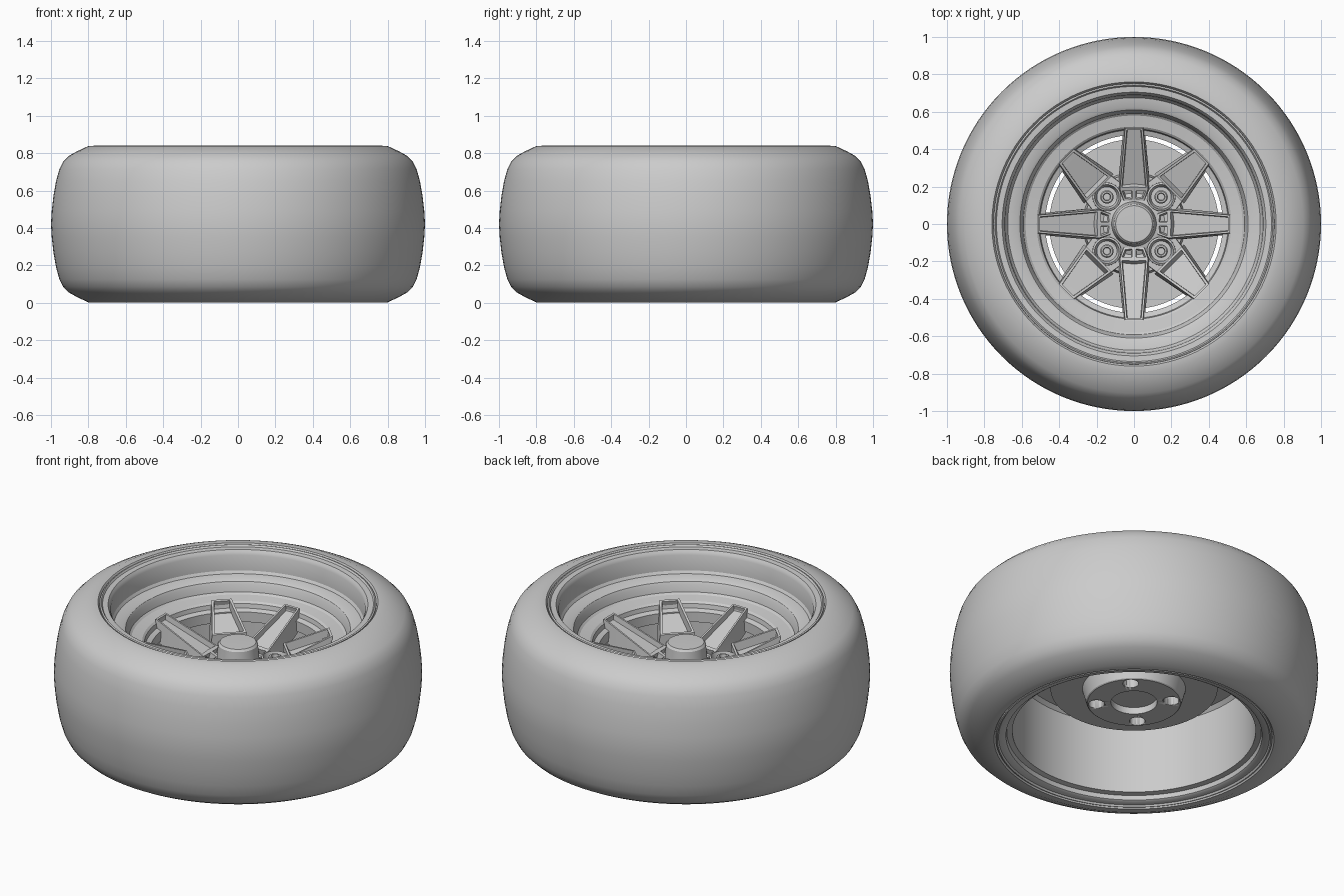
import bpy, bmesh
from math import sin, cos, pi, radians
from mathutils import Matrix, Vector

if "Cube" in bpy.data.objects:
    bpy.data.objects.remove(bpy.data.objects["Cube"])


def finish(name, bm, angle=30):
    bmesh.ops.remove_doubles(bm, verts=bm.verts, dist=1e-5)
    mesh = bpy.data.meshes.new(name)
    bm.to_mesh(mesh)
    bm.free()
    ob = bpy.data.objects.new(name, mesh)
    bpy.context.collection.objects.link(ob)
    bpy.ops.object.select_all(action='DESELECT')
    ob.select_set(True)
    bpy.context.view_layer.objects.active = ob
    bpy.ops.object.shade_smooth_by_angle(angle=radians(angle))
    return ob


def lathe(name, profile, steps=128, closed=True, at=(0, 0), angle=30):
    """Revolve (radius, z) points around a vertical axis."""
    bm = bmesh.new()
    rings = [[bm.verts.new((at[0] + r * cos(2 * pi * i / steps),
                            at[1] + r * sin(2 * pi * i / steps), z))
              for i in range(steps)] for r, z in profile]
    pairs = list(zip(rings, rings[1:])) + ([(rings[-1], rings[0])] if closed else [])
    for a, b in pairs:
        for i in range(steps):
            j = (i + 1) % steps
            bm.faces.new((a[i], a[j], b[j], b[i]))
    bmesh.ops.remove_doubles(bm, verts=bm.verts, dist=1e-5)
    bmesh.ops.dissolve_degenerate(bm, edges=bm.edges, dist=1e-5)
    bmesh.ops.recalc_face_normals(bm, faces=bm.faces)
    return finish(name, bm, angle)


# Tyre: half profile mirrored about mid height
MID = 0.42
half = [(0.75, 0.825), (0.76, 0.84), (0.80, 0.838), (0.86, 0.81), (0.905, 0.785),
        (0.935, 0.755), (0.955, 0.715), (0.973, 0.65), (0.987, 0.57), (0.996, 0.49)]
lathe("tyre", half + [(1.0, MID)] + [(r, 2 * MID - z) for r, z in reversed(half)])

# Rim: deep stepped dish in front, straight barrel behind
lathe("rim", [
    (0.752, 0.80), (0.75, 0.835), (0.742, 0.838), (0.735, 0.828), (0.705, 0.826),
    (0.697, 0.815), (0.69, 0.80), (0.685, 0.71), (0.675, 0.695), (0.625, 0.688),
    (0.610, 0.68), (0.602, 0.665), (0.592, 0.625), (0.58, 0.615), (0.52, 0.605),
    (0.508, 0.595), (0.503, 0.57), (0.475, 0.56), (0.475, 0.50), (0.64, 0.49),
    (0.66, 0.47), (0.66, 0.05), (0.69, 0.045), (0.695, 0.02), (0.705, 0.014),
    (0.735, 0.012), (0.742, 0.002), (0.75, 0.005), (0.752, 0.04)])

# Rear disc and mounting hub with bolt holes
disc = lathe("rear_disc", [
    (0, 0.27), (0.125, 0.27), (0.125, 0.23), (0.252, 0.23), (0.258, 0.235),
    (0.28, 0.315), (0.453, 0.315), (0.453, 0.36), (0.275, 0.36),
    (0.265, 0.43), (0, 0.43)], closed=False)
bm = bmesh.new()
for k in range(4):
    a = pi / 4 + k * pi / 2
    bmesh.ops.create_cone(bm, cap_ends=True, segments=32, radius1=0.043, radius2=0.043,
                          depth=0.3, matrix=Matrix.Translation((0.205 * cos(a), 0.205 * sin(a), 0.25)))
cutter = finish("bolt_hole_cutter", bm)
cutter.hide_render = True
mod = disc.modifiers.new("bolt_holes", 'BOOLEAN')
mod.operation = 'DIFFERENCE'
mod.object = cutter
mod.solver = 'EXACT'
bpy.context.view_layer.objects.active = disc
bpy.ops.object.modifier_apply(modifier=mod.name)
bpy.data.objects.remove(cutter)


# Spokes: tapered prisms pointing along +y with sunken pockets
def top_z(r):
    return 0.47 + 0.15 * (r - 0.11) / 0.4


def prism(bm, polys, turn, rim_w, depth, thick=0.12, flat=None, flare=1.18):
    tmp = bmesh.new()
    seen = {}
    faces = []
    for poly in polys:
        vs = []
        for p in poly:
            if p not in seen:
                x, r = p
                z = (top_z(r) if flat is None else flat) - thick
                seen[p] = tmp.verts.new((x * flare, r, z))
            vs.append(seen[p])
        faces.append(tmp.faces.new(vs))
    ext = bmesh.ops.extrude_face_region(tmp, geom=faces, use_keep_orig=True)["geom"]
    for v in (g for g in ext if isinstance(g, bmesh.types.BMVert)):
        v.co.x /= flare
        v.co.z += thick
    tops = [g for g in ext if isinstance(g, bmesh.types.BMFace)]
    bmesh.ops.recalc_face_normals(tmp, faces=tmp.faces)
    for f in tops:
        f.normal_update()
        if f.normal.z < 0:
            f.normal_flip()
    if depth:
        bmesh.ops.inset_individual(tmp, faces=tops, thickness=rim_w, depth=0)
        bmesh.ops.inset_individual(tmp, faces=tops, thickness=0.006, depth=-depth)
    bmesh.ops.rotate(tmp, verts=tmp.verts, cent=(0, 0, 0), matrix=Matrix.Rotation(turn, 3, 'Z'))
    mesh = bpy.data.meshes.new("tmp")
    tmp.to_mesh(mesh)
    tmp.free()
    bm.from_mesh(mesh)
    bpy.data.meshes.remove(mesh)


straight = bmesh.new()
diagonal = bmesh.new()
for k in range(4):
    a = k * pi / 2
    # straight spoke: long pocket outside, two small keystone pockets at the root
    prism(straight, [
        [(-0.075, 0.185), (0, 0.185), (0.075, 0.185), (0.048, 0.512), (-0.048, 0.512)],
        [(-0.055, 0.125), (0, 0.125), (0, 0.185), (-0.075, 0.185)],
        [(0, 0.125), (0.055, 0.125), (0.075, 0.185), (0, 0.185)]], a, 0.014, 0.03)
    # diagonal spoke: broader, with the wheel nut seat at its root
    prism(diagonal, [[(-0.095, 0.265), (0.095, 0.265), (0.055, 0.512), (-0.055, 0.512)]],
          a + pi / 4, 0.018, 0.05)
    prism(diagonal, [[(-0.06, 0.10), (0.06, 0.10), (0.105, 0.20), (0.095, 0.268), (-0.095, 0.268),
                      (-0.105, 0.20)]], a + pi / 4, 0, 0, thick=0.05, flat=0.455, flare=1.03)
finish("straight_spokes", straight)
finish("diagonal_spokes", diagonal)

# Wheel nuts in raised round seats
for k in range(4):
    a = pi / 4 + k * pi / 2
    at = (0.205 * cos(a), 0.205 * sin(a))
    lathe(f"nut_seat_{k + 1}", [(0.078, 0.41), (0.076, 0.495), (0.066, 0.5), (0.054, 0.46), (0, 0.46)],
          steps=40, closed=False, at=at)
    lathe(f"wheel_nut_{k + 1}", [(0.036, 0.45), (0.036, 0.495), (0.030, 0.502), (0.021, 0.502),
                                 (0.018, 0.48), (0, 0.48)], steps=24, closed=False, at=at)

# Centre hub and cap
lathe("hub_base", [(0, 0.42), (0.175, 0.42), (0.17, 0.455), (0.13, 0.475), (0, 0.475)],
      steps=64, closed=False)
lathe("centre_cap", [(0.122, 0.46), (0.116, 0.50), (0.108, 0.59), (0.098, 0.602), (0, 0.605)],
      steps=64, closed=False)
